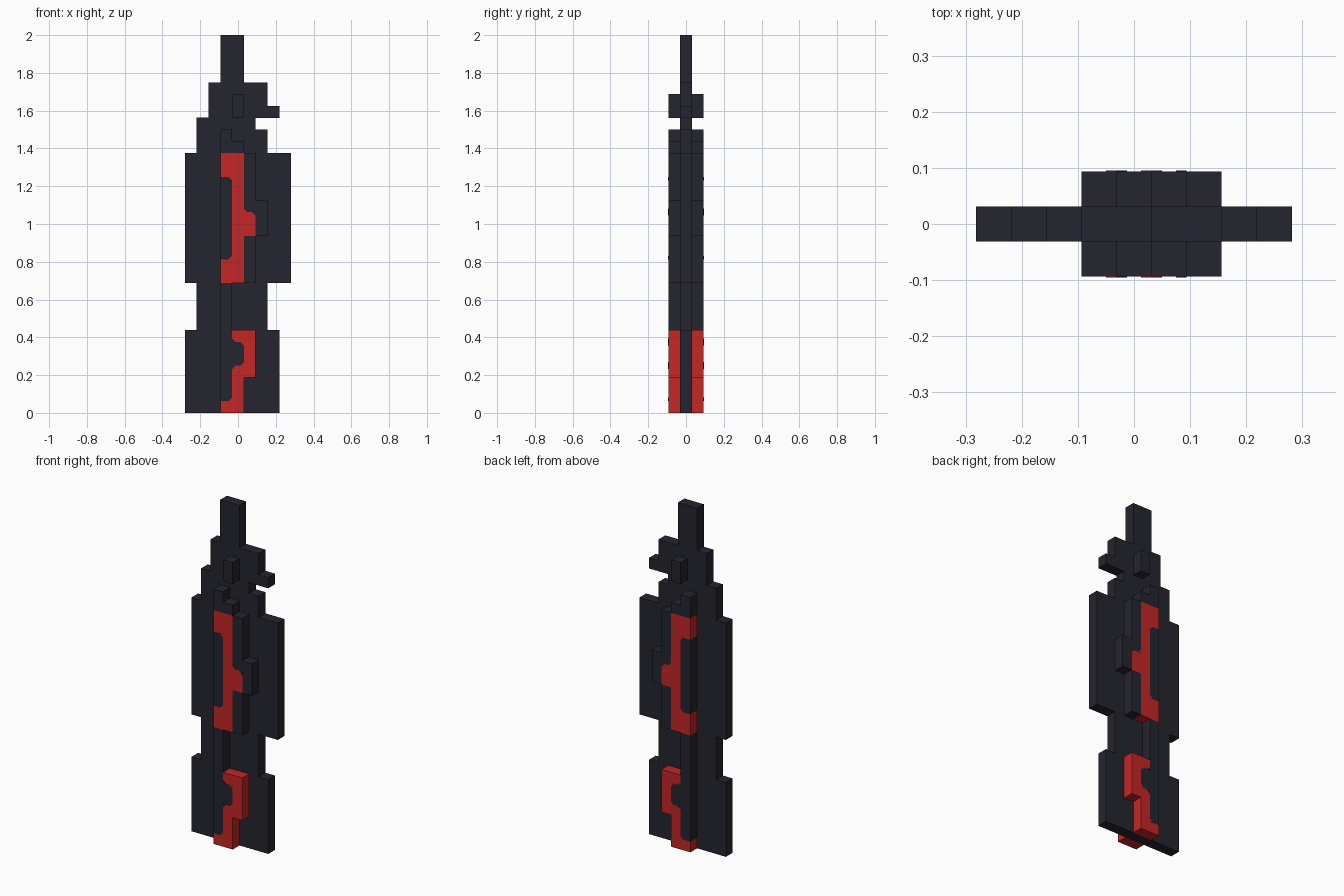
import bpy
import bmesh
from mathutils import Vector

cube = bpy.data.objects.get("Cube")
if cube:
    bpy.data.objects.remove(cube, do_unlink=True)

U = 1 / 16           # size of one block
X0 = -4.5 * U        # left edge of the block grid


def make_material(name, rgb):
    mat = bpy.data.materials.new(name)
    mat.use_nodes = True
    mat.diffuse_color = (*rgb, 1)
    mat.node_tree.nodes["Principled BSDF"].inputs["Base Color"].default_value = (*rgb, 1)
    return mat


dark = make_material("dark slate", (0.018, 0.018, 0.028))
red = make_material("red", (0.56, 0.019, 0.019))


def cells(rects):
    """Block positions covered by (left, right, bottom, top) rectangles."""
    return {(i, k) for a, b, c, d in rects for i in range(a, b) for k in range(c, d)}


def finish(name, bm):
    bmesh.ops.recalc_face_normals(bm, faces=bm.faces)
    mesh = bpy.data.meshes.new(name)
    bm.to_mesh(mesh)
    bm.free()
    mesh.materials.append(dark)
    mesh.materials.append(red)
    obj = bpy.data.objects.new(name, mesh)
    bpy.context.collection.objects.link(obj)
    return obj


def block_panel(name, filled, y0, y1, painted=()):
    """One-block-thick panel with only its outer faces."""
    bm = bmesh.new()

    def quad(points, index):
        face = bm.faces.new([bm.verts.new((X0 + x * U, y, z * U)) for x, y, z in points])
        face.material_index = index

    for i, k in sorted(filled):
        index = int((i, k) in painted)
        ring = [(i, k), (i + 1, k), (i + 1, k + 1), (i, k + 1)]
        for y in (y0, y1):
            quad([(x, y, z) for x, z in ring], index)
        for n, (dx, dz) in enumerate([(0, -1), (1, 0), (0, 1), (-1, 0)]):
            if (i + dx, k + dz) not in filled:
                (ax, az), (bx, bz) = ring[n], ring[(n + 1) % 4]
                quad([(ax, y0, az), (bx, y0, bz), (bx, y1, bz), (ax, y1, az)], index)
    bmesh.ops.remove_doubles(bm, verts=bm.verts, dist=U / 100)
    bmesh.ops.dissolve_limit(bm, angle_limit=0.01, verts=bm.verts, edges=bm.edges,
                             delimit={'MATERIAL'})
    return finish(name, bm)


# Thin central slab with the stepped outline
core = cells([(0, 8, 0, 7), (1, 7, 7, 11), (0, 9, 11, 22), (1, 7, 22, 24),
              (1, 6, 24, 25), (2, 8, 25, 26), (2, 7, 26, 28), (3, 5, 28, 32)])
block_panel("core_slab", core, -U / 2, U / 2)

# Raised spine on both faces, with red inlays
spine = cells([(3, 4, 0, 24), (4, 5, 0, 7), (5, 6, 3, 7), (4, 5, 11, 23),
               (5, 6, 11, 22), (6, 7, 15, 18)])
inlay = cells([(3, 4, 0, 1), (4, 5, 0, 4), (4, 5, 6, 7), (5, 6, 3, 7),
               (3, 4, 11, 13), (3, 4, 20, 22), (4, 5, 11, 22), (5, 6, 15, 17)])
stud = cells([(4, 5, 25, 27)])

# Small painted corners: column, row, x direction, z direction, is red
corners = [(4, 1, -1, 1, 1), (5, 4, -1, 1, 1), (5, 6, -1, -1, 1),
           (4, 13, -1, 1, 1), (4, 20, -1, -1, 1), (5, 17, 1, 1, 1),
           (4, 4, 1, -1, 0), (4, 6, 1, 1, 0), (6, 17, -1, -1, 0)]


def corner_plates(name, side):
    bm = bmesh.new()
    for i, k, dx, dz, index in corners:
        y = side * 1.5 * U
        r = 0.3 * U
        p = Vector((X0 + i * U, y, k * U))
        verts = [bm.verts.new(p + Vector(o))
                 for o in ((0, 0, 0), (dx * r, 0, 0), (0, 0, dz * r))]
        face = bm.faces.new(verts)
        made = bmesh.ops.extrude_face_region(bm, geom=[face])["geom"]
        top = [v for v in made if isinstance(v, bmesh.types.BMVert)]
        bmesh.ops.translate(bm, verts=top, vec=(0, side * 0.0015, 0))
        bm.faces.ensure_lookup_table()
        for f in bm.faces:
            if any(v in top for v in f.verts) or f is face:
                f.material_index = index
    finish(name, bm)


for label, side in (("front", -1), ("back", 1)):
    y0, y1 = sorted((side * U / 2, side * 1.5 * U))
    block_panel(label + "_spine", spine, y0, y1, inlay)
    block_panel(label + "_stud", stud, y0, y1)
    corner_plates(label + "_inlay_corners", side)
